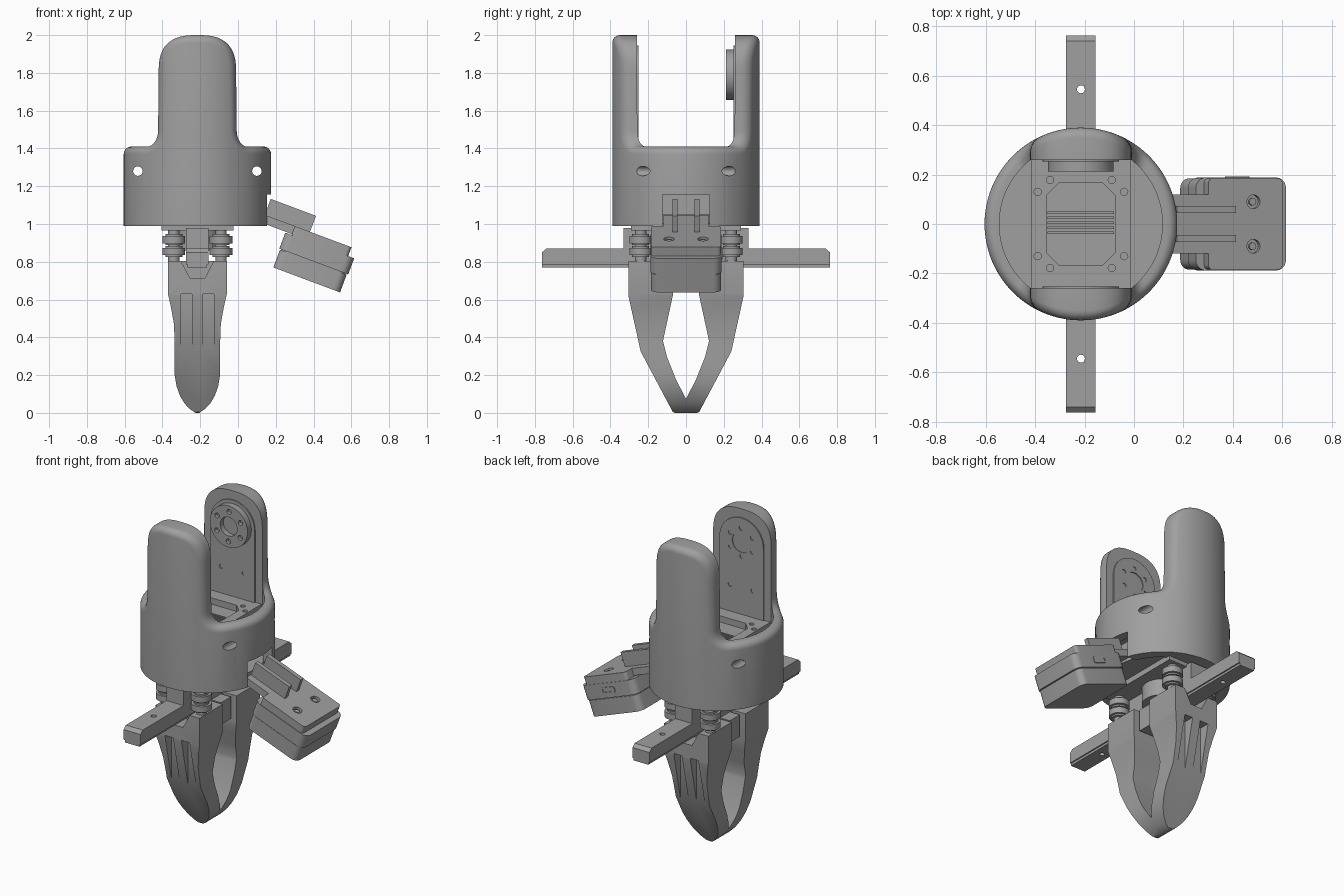
import bpy, bmesh, math
from math import sin, cos, pi
from mathutils import Matrix, Vector

if "Cube" in bpy.data.objects:
    bpy.data.objects.remove(bpy.data.objects["Cube"])

grey = bpy.data.materials.new("machine_grey")
grey.use_nodes = True
grey.diffuse_color = (0.35, 0.35, 0.35, 1)
grey.node_tree.nodes["Principled BSDF"].inputs["Base Color"].default_value = (0.35, 0.35, 0.35, 1)

CX = -0.215  # vertical axis of the gripper


def finish(name, bm, smooth=False):
    bmesh.ops.recalc_face_normals(bm, faces=bm.faces)
    mesh = bpy.data.meshes.new(name)
    bm.to_mesh(mesh)
    bm.free()
    mesh.materials.append(grey)
    ob = bpy.data.objects.new(name, mesh)
    bpy.context.collection.objects.link(ob)
    if smooth:
        shade(ob)
    return ob


def shade(ob):
    bpy.ops.object.select_all(action='DESELECT')
    ob.select_set(True)
    bpy.context.view_layer.objects.active = ob
    bpy.ops.object.shade_smooth_by_angle(angle=math.radians(35))


def prism(name, pts, axis, a, b, smooth=False):
    """Extrude a 2D outline along an axis; points are the other two coordinates in order."""
    place = {'x': lambda p, t: (t, p[0], p[1]), 'y': lambda p, t: (p[0], t, p[1]),
             'z': lambda p, t: (p[0], p[1], t)}[axis]
    bm = bmesh.new()
    lo = [bm.verts.new(place(p, a)) for p in pts]
    hi = [bm.verts.new(place(p, b)) for p in pts]
    bm.faces.new(lo)
    bm.faces.new(hi)
    for i in range(len(pts)):
        j = (i + 1) % len(pts)
        bm.faces.new((lo[i], lo[j], hi[j], hi[i]))
    return finish(name, bm, smooth)


def box(name, x0, x1, y0, y1, z0, z1):
    return prism(name, [(x0, y0), (x1, y0), (x1, y1), (x0, y1)], 'z', z0, z1)


def circle(u, v, r, n=32):
    return [(u + r * cos(2 * pi * i / n), v + r * sin(2 * pi * i / n)) for i in range(n)]


def cyl(name, u, v, r, axis, a, b, n=32):
    return prism(name, circle(u, v, r, n), axis, a, b, True)


def rounded(x0, x1, y0, y1, r, n=6):
    pts = []
    for k, (x, y) in enumerate([(x1 - r, y1 - r), (x0 + r, y1 - r), (x0 + r, y0 + r), (x1 - r, y0 + r)]):
        pts += [(x + r * cos(pi / 2 * (k + i / n)), y + r * sin(pi / 2 * (k + i / n))) for i in range(n + 1)]
    return pts


def combine(ob, cutters, op='DIFFERENCE'):
    for c in cutters:
        m = ob.modifiers.new("cut", 'BOOLEAN')
        m.object, m.operation, m.solver = c, op, 'EXACT'
    deps = bpy.context.evaluated_depsgraph_get()
    mesh = bpy.data.meshes.new_from_object(ob.evaluated_get(deps))
    ob.modifiers.clear()
    ob.data = mesh
    for c in cutters:
        bpy.data.objects.remove(c)
    shade(ob)
    return ob


# Housing: a round shell whose rim rises into two rounded arms
R, INNER, FLAT, EDGE, BASE = 0.39, 0.33, 0.26, 0.04, 0.99
ARM = 0.205
T0, P0 = math.asin(ARM / R), math.acos(FLAT / INNER)


def outer(u):
    return Vector((R * sin(u / R), R * cos(u / R)))


def inner(u):
    t = abs(u) / R
    if t <= T0:
        return Vector((R * sin(u / R), FLAT))
    p = P0 + (t - T0) / (pi / 2 - T0) * (pi / 2 - P0)
    return Vector((math.copysign(INNER * sin(p), u), INNER * cos(p)))


half = []
for i in range(25):  # rounded arm top
    a = pi / 2 * (1 - i / 24)
    half.append((R * math.asin(ARM * max(cos(a), 0) ** 0.74 / R) if i else 0, 1.8 + 0.2 * max(sin(a), 0) ** 0.74))
for i in range(9):  # fillet between arm and rim
    a = pi / 2 * i / 8
    half.append((0.3065 - 0.085 * cos(a), 1.495 - 0.085 * sin(a)))
half += [(0.3065 + (pi * R / 2 - 0.3065) * i / 14, 1.41) for i in range(1, 15)]
outline = [(-u, z) for u, z in reversed(half[1:])] + half

sections = []
for side in (-1, 1):
    for i, (u, z) in enumerate(outline[:-1]):
        p, q = Vector(outline[max(i - 1, 0)]), Vector(outline[i + 1])
        d = (q - p).normalized()
        n = Vector((-d.y, d.x)) if i else Vector((0, 1))
        sec = [(*inner(u), BASE)]
        for k in range(-1, 7):
            a = pi / 2 * max(k, 0) / 6
            v = Vector((u, z)) - n * EDGE * (1 - sin(a))
            if i == 0:
                v.x = u
            o = outer(v.x)
            o += (inner(v.x) - o).normalized() * EDGE * (1 - cos(a))
            sec.append((o.x, o.y, BASE if k < 0 else v.y))
        sec.append((*inner(u), z))
        sections.append([(CX - side * x, side * y, h) for x, y, h in sec])
bm = bmesh.new()
rings = [[bm.verts.new(c) for c in s] for s in sections]
for i, s in enumerate(rings):
    t = rings[(i + 1) % len(rings)]
    for k in range(len(s)):
        m = (k + 1) % len(s)
        bm.faces.new((s[k], t[k], t[m], s[m]))
housing = finish("housing", bm)
cuts = [cyl("hole", CX + s * 0.315, 1.28, 0.025, 'y', -0.5, 0.5) for s in (-1, 1)]
cuts.append(box("notch", 0.05, 0.3, -0.125, 0.125, 0.9, 1.155))
combine(housing, cuts)

# Floor and motor deck inside the housing
cyl("floor", CX, 0, 0.335, 'z', 1.0, 1.05, 64)
box("motor_body", CX - 0.17, CX + 0.17, -0.24, 0.24, 1.03, 1.28)


def octagon(w, h, c):
    return [(CX + x, y) for x, y in ((w, c - h), (w, h - c), (w - c, h), (c - w, h),
                                     (-w, h - c), (-w, c - h), (c - w, -h), (w - c, -h))]


deck = box("motor_deck", CX - 0.2, CX + 0.2, -0.262, 0.262, 1.27, 1.33)
cuts = [prism("opening", octagon(0.14, 0.165, 0.05), 'z', 1.29, 1.4)]
for sx in (-1, 1):
    for sy in (-1, 1):
        cuts += [cyl("screw", CX + sx * x, sy * y, 0.015, 'z', 1.31, 1.4, 12)
                 for x, y in ((0.175, 0.13), (0.125, 0.178))]
combine(deck, cuts)
for i in range(5):
    box("deck_rib", CX - 0.135, CX + 0.135, -0.04 + i * 0.02, -0.03 + i * 0.02, 1.285, 1.3)

# Bracket plates on the inner face of each arm, with a drive disc on the rear one
arch = [(CX + 0.155, 1.33)] + [(CX + 0.155 * cos(pi * i / 20), 1.79 + 0.155 * sin(pi * i / 20))
                               for i in range(21)] + [(CX - 0.155, 1.33)]


def bolt_circle(r, size, a, b):
    return [cyl("bolt", CX + r * cos(pi * i / 3 + 0.5), 1.79 + r * sin(pi * i / 3 + 0.5), size, 'y', a, b, 12)
            for i in range(6)]


for s in (-1, 1):
    plate = prism("bracket_plate", arch, 'y', s * 0.252, s * 0.262)
    cuts = [cyl("hole", CX + t * 0.08, 1.5, 0.014, 'y', s * 0.2, s * 0.257, 12) for t in (-1, 1)]
    if s < 0:
        cuts += bolt_circle(0.09, 0.014, -0.257, -0.2) + [cyl("bore", CX, 1.79, 0.065, 'y', -0.257, -0.2)]
    combine(plate, cuts)
disc = cyl("drive_disc", CX, 1.79, 0.133, 'y', 0.213, 0.26, 48)
combine(disc, [cyl("bore", CX, 1.79, 0.06, 'y', 0.15, 0.245)] + bolt_circle(0.095, 0.016, 0.15, 0.235))

# Slide rail, mounts and guide rollers below the housing
rail = prism("slide_rail", [(-0.762, 0.785), (0.762, 0.785), (0.762, 0.85), (0.74, 0.87),
                            (-0.74, 0.87), (-0.762, 0.85)], 'x', CX - 0.06, CX + 0.06)
base = box("rail_base", CX - 0.052, CX + 0.052, -0.762, 0.762, 0.77, 0.786)
for part in (rail, base):
    combine(part, [cyl("hole", CX, y, 0.016, 'z', 0.7, 1.0, 20) for y in (-0.545, 0.545)])
box("rail_mount", CX - 0.06, CX + 0.06, -0.33, 0.33, 0.86, 0.98)
box("mount_plate", CX - 0.19, CX + 0.19, -0.29, 0.29, 0.965, 1.01)
cyl("drive_hub", CX, 0, 0.12, 'z', 0.86, 0.98)
box("centre_block", CX - 0.13, CX + 0.13, -0.05, 0.05, 0.66, 0.8)
for x in (CX - 0.125, CX + 0.125):
    for y in (-0.24, 0.24):
        cyl("roller_shaft", x, y, 0.03, 'z', 0.79, 0.99, 20)
        for z in (0.835, 0.898):
            cyl("guide_roller", x, y, 0.06, 'z', z, z + 0.038)
            cyl("roller_collar", x, y, 0.045, 'z', z - 0.01, z + 0.048)

# Two mirrored fingers: side outline intersected with front outline
width = [(0.156, 0.85), (0.156, 0.63), (0.14, 0.56), (0.124, 0.47), (0.12, 0.36), (0.12, 0.2),
         (0.11, 0.14), (0.092, 0.09), (0.068, 0.05), (0.04, 0.02), (0.01, 0)]
front = [(CX + w, z) for w, z in width] + [(CX - w, z) for w, z in reversed(width)]
profile = [(0.305, 0.805), (0.305, 0.62), (0.24, 0.325), (0.07, 0.005), (0.06, 0), (0, 0), (0, 0.075),
           (0.05, 0.17), (0.1, 0.295), (0.122, 0.38), (0.07, 0.62), (0.07, 0.805)]
for s, name in ((-1, "front_finger"), (1, "rear_finger")):
    finger = prism(name, [(s * y, z) for y, z in profile], 'x', CX - 0.2, CX + 0.2)
    combine(finger, [prism("shape", front, 'y', -0.5, 0.5)], 'INTERSECT')
    cuts = [box("slot", CX + t * 0.058 - 0.029, CX + t * 0.058 + 0.029, *sorted((s * 0.24, s * 0.4)), 0.3, 0.63)
            for t in (-1, 1)]
    cuts.append(prism("notch", [(CX - 0.1, 0.83), (CX - 0.04, 0.715), (CX + 0.04, 0.715), (CX + 0.1, 0.83)],
                      'y', s * 0.2, s * 0.4))
    combine(finger, cuts)

# Tilted sensor pod: built level, then tipped down about its lower inner corner
pod = []
lower = prism("pod_case", rounded(0.0, 0.377, -0.185, 0.185, 0.04), 'z', 0, 0.1, True)
upper = prism("pod_cover", rounded(-0.005, 0.384, -0.188, 0.188, 0.042), 'z', 0.104, 0.195, True)
seam = prism("pod_seam", rounded(0.006, 0.37, -0.179, 0.179, 0.04), 'z', 0.09, 0.11, True)
lid = prism("pod_lid", rounded(0.03, 0.35, -0.185, 0.185, 0.02), 'z', 0.19, 0.245, True)
combine(lid, [cyl("hole", 0.225, y, 0.028, 'z', 0.225, 0.4, 24) for y in (-0.09, 0.09)])
pod += [lower, upper, seam, lid]
pod += [cyl("lid_screw", 0.225, y, 0.015, 'z', 0.22, 0.238, 12) for y in (-0.09, 0.09)]
pod.append(box("pod_arm", -0.14, 0.1, -0.12, 0.12, 0.2, 0.245))
for y in (-0.058, 0.058):
    pod.append(box("pod_rib", -0.14, 0.116, y - 0.014, y + 0.014, 0.24, 0.335))
port = prism("pod_port", rounded(0.14, 0.24, 0.13, 0.17, 0.015), 'y', 0.183, 0.193)
combine(port, [prism("socket", rounded(0.15, 0.23, 0.14, 0.16, 0.009), 'y', 0.188, 0.25)])
pod.append(port)
tilt = Matrix.Translation((0.187, 0, 0.77)) @ Matrix.Rotation(math.radians(20.5), 4, 'Y')
for ob in pod:
    ob.data.transform(tilt)
